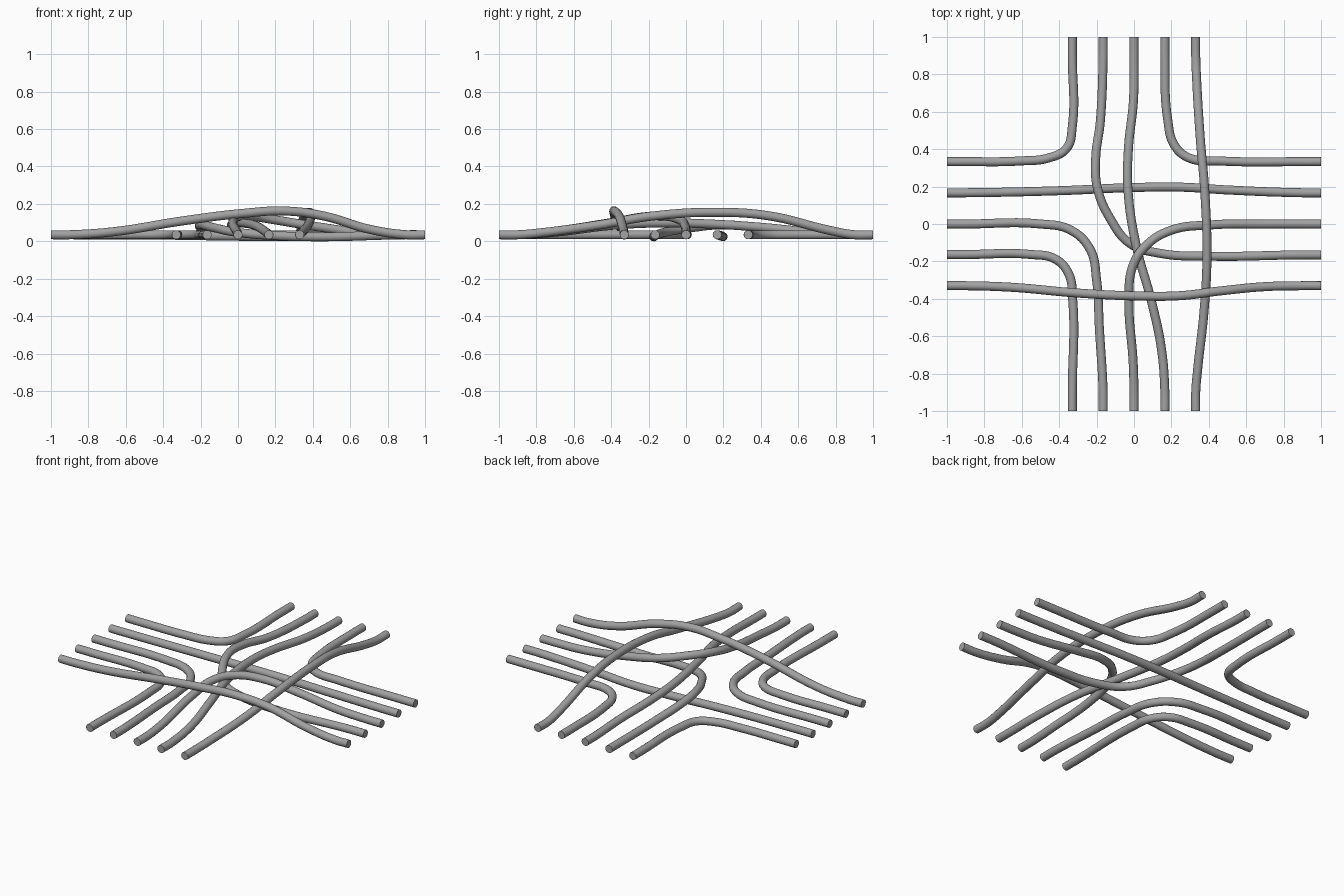
import bpy

if "Cube" in bpy.data.objects:
    bpy.data.objects.remove(bpy.data.objects["Cube"])

RADIUS = 0.024
END_Z = 0.035

grey = bpy.data.materials.new("strand grey")
grey.diffuse_color = (0.36, 0.36, 0.36, 1)
grey.use_nodes = True
grey.node_tree.nodes["Principled BSDF"].inputs["Base Color"].default_value = grey.diffuse_color


def end(side, offset):
    """Two points (tip and lead-in) of a strand end lying on one side of the square."""
    def at(d):
        return {"west": (-d, offset, END_Z), "east": (d, offset, END_Z),
                "north": (offset, d, END_Z), "south": (offset, -d, END_Z)}[side]
    return [at(1.0), at(0.9)]


def strand(name, start, middle, finish):
    """Capped round tube through the given points."""
    pts = end(*start) + middle + end(*finish)[::-1]
    cu = bpy.data.curves.new(name, "CURVE")
    cu.dimensions = "3D"
    cu.bevel_depth = RADIUS
    cu.bevel_resolution = 6
    cu.resolution_u = 10
    cu.use_fill_caps = True
    sp = cu.splines.new("BEZIER")
    sp.bezier_points.add(len(pts) - 1)
    for bp, p in zip(sp.bezier_points, pts):
        bp.co = p
        bp.handle_left_type = bp.handle_right_type = "AUTO"
    cu.materials.append(grey)
    ob = bpy.data.objects.new(name, cu)
    bpy.context.collection.objects.link(ob)
    bpy.ops.object.select_all(action="DESELECT")
    ob.select_set(True)
    bpy.context.view_layer.objects.active = ob
    bpy.ops.object.convert(target="MESH")
    bpy.ops.object.shade_smooth_by_angle()


# corner strands lying flat
strand("corner_strand_north_west", ("west", .333),
       [(-.61, .337, .035), (-.45, .355, .035), (-.36, .405, .035), (-.33, .52, .035)],
       ("north", -.33))
strand("corner_strand_south_west", ("west", -.163),
       [(-.55, -.163, .035), (-.42, -.188, .035), (-.35, -.265, .035), (-.328, -.4, .035)],
       ("south", -.33))
strand("inner_corner_strand_south_west", ("west", 0),
       [(-.5, 0, .035), (-.34, -.032, .035), (-.235, -.135, .035), (-.2, -.3, .035), (-.185, -.56, .035)],
       ("south", -.165))
strand("corner_strand_north_east", ("north", .165),
       [(.18, .56, .035), (.217, .42, .035), (.295, .353, .035), (.46, .337, .035)],
       ("east", .333))

# lowest straight strand
strand("straight_strand_low", ("west", .167),
       [(-.4, .178, .033), (0, .195, .027), (.25, .197, .025), (.5, .182, .03)],
       ("east", .167))

# strands that climb over and under each other
strand("bent_strand_north_east", ("north", -.165),
       [(-.18, .55, .05), (-.205, .345, .078), (-.195, .19, .088), (-.125, .025, .072),
        (-.02, -.105, .05), (.14, -.157, .034), (.4, -.172, .024)],
       ("east", -.165))
strand("slanted_strand", ("north", 0),
       [(-.003, .66, .05), (-.03, .4, .075), (-.032, .18, .09), (.015, -.13, .098),
        (.09, -.4, .085), (.147, -.67, .052)],
       ("south", .165))
strand("bent_strand_south_east", ("south", 0),
       [(-.004, -.75, .048), (-.027, -.4, .1), (-.008, -.23, .13), (.06, -.12, .135),
        (.195, -.035, .115), (.41, -.005, .08), (.7, 0, .042)],
       ("east", 0))
strand("arched_strand_north_south", ("north", .33),
       [(.335, .77, .058), (.355, .45, .135), (.378, .18, .155), (.39, -.18, .135),
        (.375, -.46, .088), (.34, -.78, .045)],
       ("south", .33))
strand("arched_strand_west_east", ("west", -.33),
       [(-.66, -.338, .052), (-.29, -.37, .11), (.035, -.385, .15), (.25, -.383, .162),
        (.46, -.358, .135), (.7, -.335, .065)],
       ("east", -.33))
